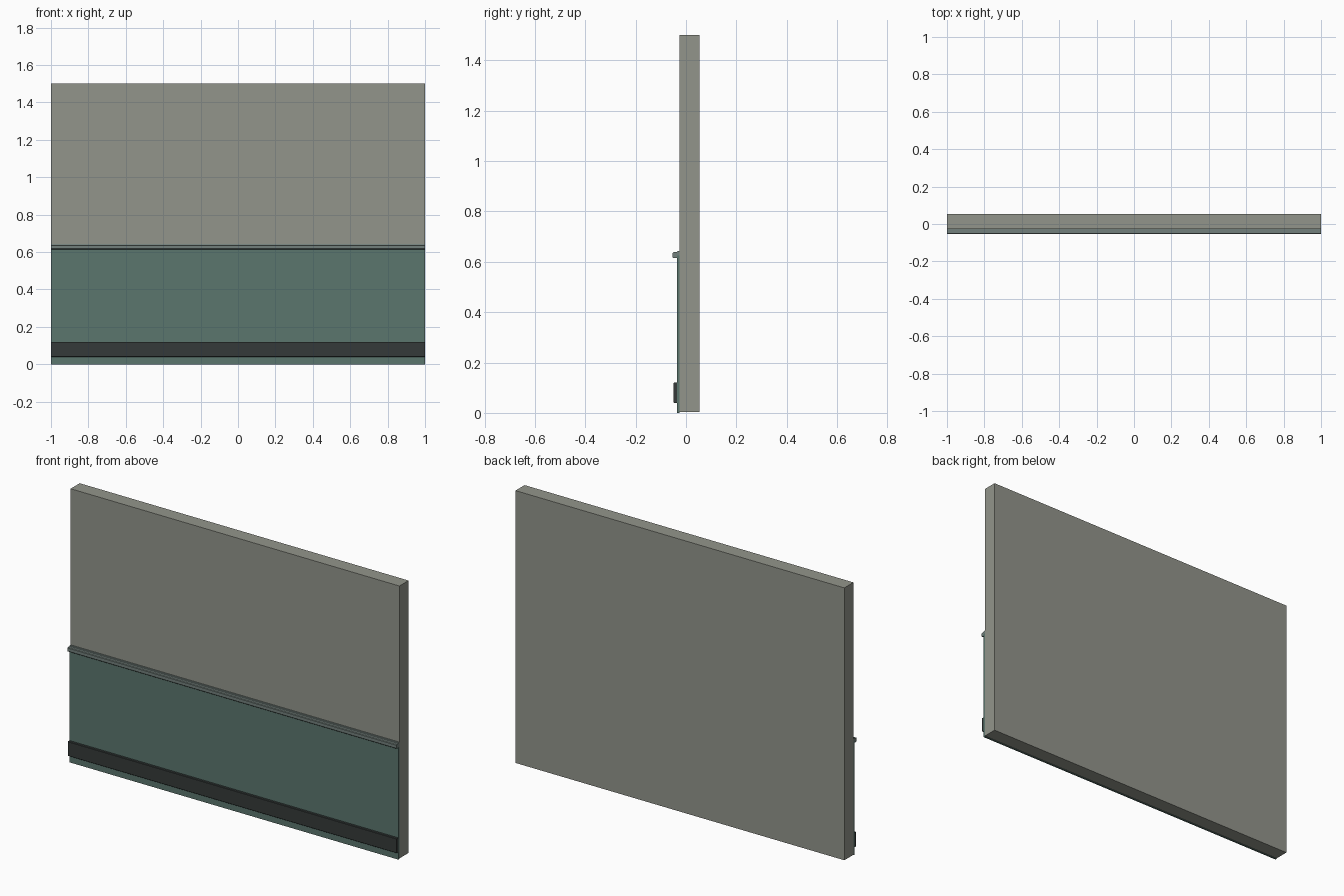
import bpy, bmesh

if "Cube" in bpy.data.objects:
    bpy.data.objects.remove(bpy.data.objects["Cube"])


def material(name, rgb):
    m = bpy.data.materials.new(name)
    m.diffuse_color = (*rgb, 1)
    m.use_nodes = True
    m.node_tree.nodes["Principled BSDF"].inputs["Base Color"].default_value = m.diffuse_color
    return m


def extrude_profile(name, profile, mat):
    """Sweep a closed (y, z) profile along x over the full wall width."""
    bm = bmesh.new()
    face = bm.faces.new([bm.verts.new((-1, y, z)) for y, z in profile])
    ext = bmesh.ops.extrude_face_region(bm, geom=[face])
    verts = [g for g in ext["geom"] if isinstance(g, bmesh.types.BMVert)]
    bmesh.ops.translate(bm, verts=verts, vec=(2, 0, 0))
    bmesh.ops.recalc_face_normals(bm, faces=bm.faces)
    mesh = bpy.data.meshes.new(name)
    bm.to_mesh(mesh)
    bm.free()
    obj = bpy.data.objects.new(name, mesh)
    bpy.context.collection.objects.link(obj)
    mesh.materials.append(mat)
    return obj


def rect(y0, y1, z0, z1):
    return [(y0, z0), (y1, z0), (y1, z1), (y0, z1)]


plaster = material("plaster", (0.29, 0.30, 0.26))
green = material("green_paint", (0.105, 0.18, 0.155))
trim = material("trim_paint", (0.17, 0.215, 0.20))
dark = material("dark_rubber", (0.035, 0.042, 0.041))

# Main wall slab
extrude_profile("wall", rect(-0.026, 0.053, 0.003, 1.5), plaster)

# Thin painted lower panel
extrude_profile("lower_panel", rect(-0.036, -0.026, 0, 0.625), green)

# Chair rail with a raised back lip and chamfered nose
extrude_profile("chair_rail", [
    (-0.026, 0.615), (-0.050, 0.615), (-0.053, 0.618), (-0.053, 0.635),
    (-0.050, 0.638), (-0.036, 0.638), (-0.034, 0.642), (-0.026, 0.642)], trim)

# Scuff strip with small chamfers
extrude_profile("scuff_strip", [
    (-0.036, 0.04), (-0.048, 0.04), (-0.050, 0.042),
    (-0.050, 0.118), (-0.048, 0.12), (-0.036, 0.12)], dark)
